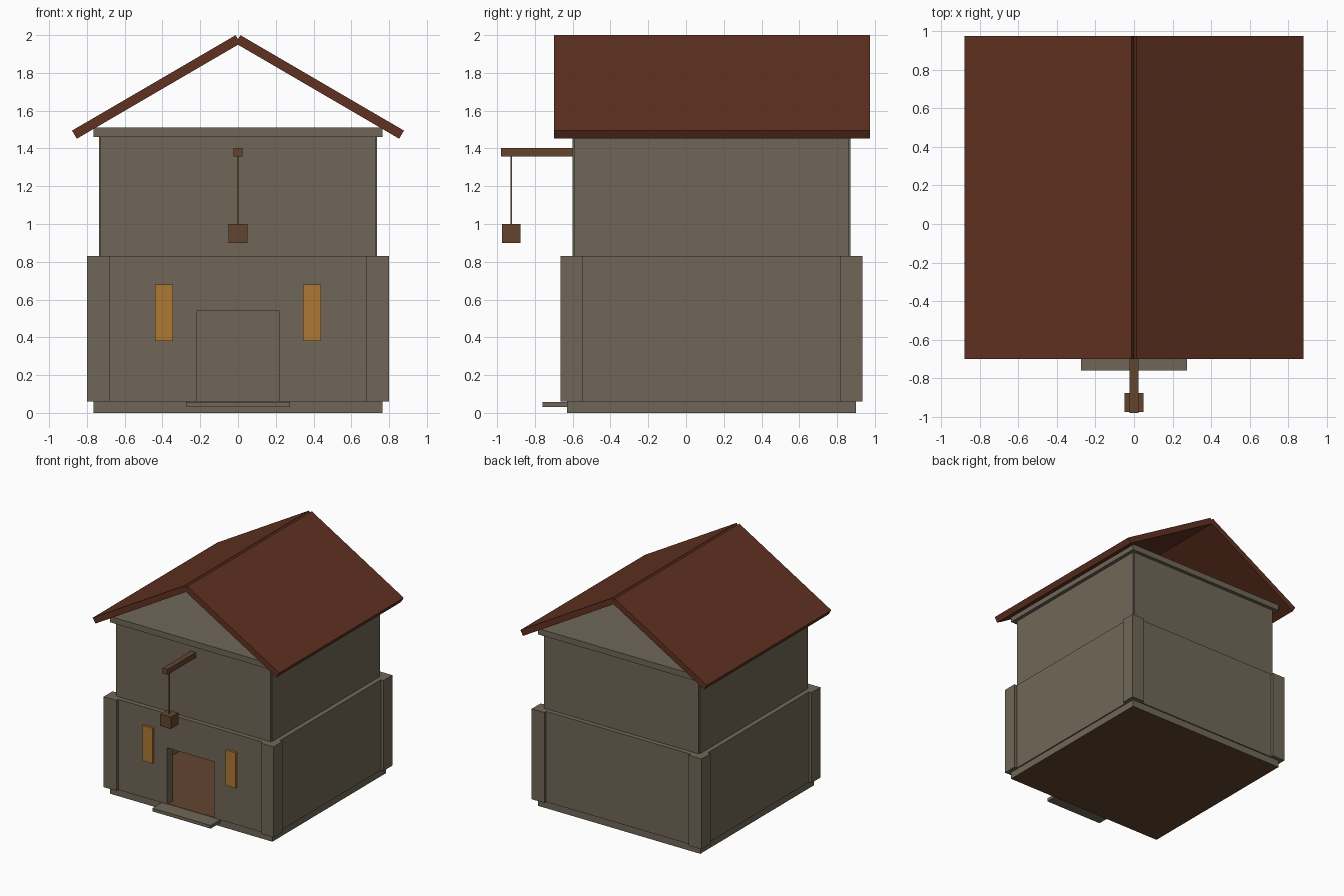
import bpy
import bmesh
from mathutils import Vector

if "Cube" in bpy.data.objects:
    bpy.data.objects.remove(bpy.data.objects["Cube"], do_unlink=True)


def material(name, rgb):
    mat = bpy.data.materials.new(name)
    mat.use_nodes = True
    mat.diffuse_color = (*rgb, 1)
    bsdf = mat.node_tree.nodes["Principled BSDF"]
    bsdf.inputs["Base Color"].default_value = (*rgb, 1)
    bsdf.inputs["Roughness"].default_value = 0.9
    return mat


STONE = material("grey_stone", (0.16, 0.134, 0.096))
ROOF = material("red_brown_tile", (0.118, 0.031, 0.015))
WOOD = material("brown_wood", (0.125, 0.06, 0.028))
AMBER = material("amber_glass", (0.42, 0.19, 0.033))
ROPE = material("tan_rope", (0.2, 0.11, 0.03))

MID_Y = 0.135  # the house sits behind the hoist, so its middle is off centre


def prism(name, profile, y0, y1, mat):
    """Extrude an x-z outline along y."""
    bm = bmesh.new()
    face = bm.faces.new([bm.verts.new((x, y0, z)) for x, z in profile])
    out = bmesh.ops.extrude_face_region(bm, geom=[face])
    moved = [v for v in out["geom"] if isinstance(v, bmesh.types.BMVert)]
    bmesh.ops.translate(bm, vec=Vector((0, y1 - y0, 0)), verts=moved)
    bmesh.ops.recalc_face_normals(bm, faces=bm.faces)
    mesh = bpy.data.meshes.new(name)
    bm.to_mesh(mesh)
    bm.free()
    mesh.materials.append(mat)
    obj = bpy.data.objects.new(name, mesh)
    bpy.context.collection.objects.link(obj)
    return obj


def box(name, x, y, z, mat):
    outline = [(x[0], z[0]), (x[1], z[0]), (x[1], z[1]), (x[0], z[1])]
    return prism(name, outline, y[0], y[1], mat)


def square(half):
    """x and y ranges of a square footprint around the house middle."""
    return (-half, half), (MID_Y - half, MID_Y + half)


SIDES = (("right", -1), ("left", 1))
THICK = 0.08

# Base slab: stone sides, wooden floor and underside
base = box("base_slab", *square(0.765), (0, 0.06), STONE)
base.data.materials.append(WOOD)
for poly in base.data.polygons:
    poly.material_index = int(abs(poly.normal.z) > 0.5)
box("door_step", (-0.275, 0.275), (-0.76, -0.62), (0.03, 0.057), STONE)

# Lower storey walls, with an open doorway in the front
LOW, Z0, Z1 = 0.775, 0.06, 0.83
front, back = MID_Y - LOW, MID_Y + LOW
doorway = [(-LOW, Z0), (-0.22, Z0), (-0.22, 0.54), (0.22, 0.54),
           (0.22, Z0), (LOW, Z0), (LOW, Z1), (-LOW, Z1)]
prism("lower_front_wall", doorway, front, front + THICK, STONE)
box("lower_back_wall", (-LOW, LOW), (back - THICK, back), (Z0, Z1), STONE)
for side, s in SIDES:
    xs = sorted((s * LOW, s * (LOW - THICK)))
    box(f"lower_{side}_wall", xs, (front + THICK, back - THICK), (Z0, Z1), STONE)

# Corner piers and windows
for side, s in SIDES:
    xs = sorted((s * 0.68, s * 0.80))
    for end, t in (("front", -1), ("back", 1)):
        ys = sorted((MID_Y + t * 0.68, MID_Y + t * 0.80))
        box(f"{end}_{side}_pier", xs, ys, (Z0, Z1), STONE)
    xs = sorted((s * 0.345, s * 0.44))
    box(f"{side}_window", xs, (front - 0.02, front + 0.01), (0.38, 0.68), AMBER)

# Upper storey walls with slightly stepped corners
UP, NOTCH, TOP = 0.735, 0.008, 1.46
for end, t in (("front", -1), ("back", 1)):
    ys = sorted((MID_Y + t * UP, MID_Y + t * (UP - THICK)))
    box(f"upper_{end}_wall", (NOTCH - UP, UP - NOTCH), ys, (Z1 - 0.02, TOP), STONE)
for side, s in SIDES:
    xs = sorted((s * UP, s * (UP - THICK)))
    ys = (MID_Y - UP + NOTCH, MID_Y + UP - NOTCH)
    box(f"upper_{side}_wall", xs, ys, (Z1 - 0.02, TOP), STONE)

# Ledge filling the step between the storeys
box("storey_floor", *square(0.75), (Z1 - 0.04, Z1 - 0.001), STONE)

# Attic floor, left open under the gables
box("attic_floor", *square(0.765), (TOP, 1.51), STONE)

# Two pitched roof slabs meeting in a small groove at the ridge
ridge, eave = Vector((0, 1.978)), Vector((0.866, 1.473))
along = (eave - ridge).normalized()
normal = Vector((-along.y, along.x)) * 0.025
outline = [ridge + normal, eave + normal, eave - normal, ridge - normal]
for side, s in SIDES:
    prism(f"{side}_roof_slab", [(s * p.x, p.y) for p in outline], -0.70, 0.975, ROOF)

# Hoist: beam, rope and hanging crate
box("hoist_beam", (-0.023, 0.023), (-0.98, -0.59), (1.357, 1.402), WOOD)
box("hoist_rope", (-0.005, 0.005), (-0.93, -0.92), (0.99, 1.36), ROPE)
box("hoist_crate", (-0.05, 0.05), (-0.975, -0.875), (0.90, 1.0), WOOD)
